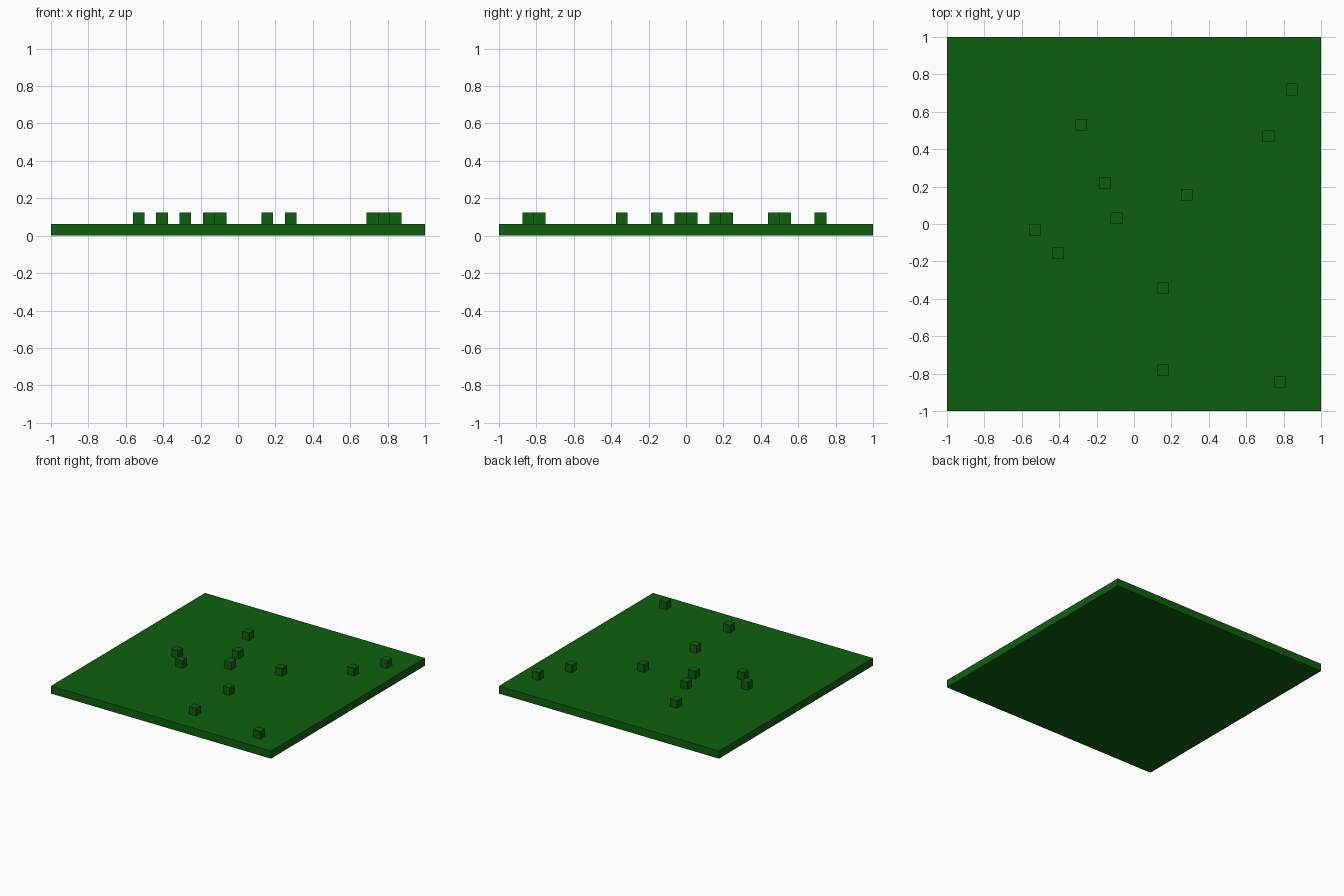
import bpy

if "Cube" in bpy.data.objects:
    bpy.data.objects.remove(bpy.data.objects["Cube"], do_unlink=True)

UNIT = 2 / 32  # the model sits on a 32 x 32 block grid

# Single flat colour
green = bpy.data.materials.new("grass_green")
green.use_nodes = True
colour = (0.004, 0.117, 0.004, 1)
green.diffuse_color = colour
bsdf = next(n for n in green.node_tree.nodes if n.type == "BSDF_PRINCIPLED")
bsdf.inputs["Base Color"].default_value = colour
bsdf.inputs["Roughness"].default_value = 0.9


def box(name, centre, size):
    bpy.ops.mesh.primitive_cube_add(size=1, location=centre)
    ob = bpy.context.object
    ob.name = name
    ob.scale = size
    bpy.ops.object.transform_apply(location=False, rotation=False, scale=True)
    ob.data.materials.append(green)
    return ob


# Ground slab, one block thick
box("ground_slab", (0, 0, UNIT / 2), (2, 2, UNIT))

# Scattered single blocks on top, as (column, row) counted from the centre
cells = [(13, 11), (11, 7), (-5, 8), (-3, 3), (4, 2), (-2, 0),
         (-9, -1), (-7, -3), (2, -6), (2, -13), (12, -14)]
for i, (col, row) in enumerate(cells, 1):
    box(f"grass_block_{i}",
        ((col + 0.5) * UNIT, (row + 0.5) * UNIT, 1.5 * UNIT),
        (UNIT, UNIT, UNIT))
